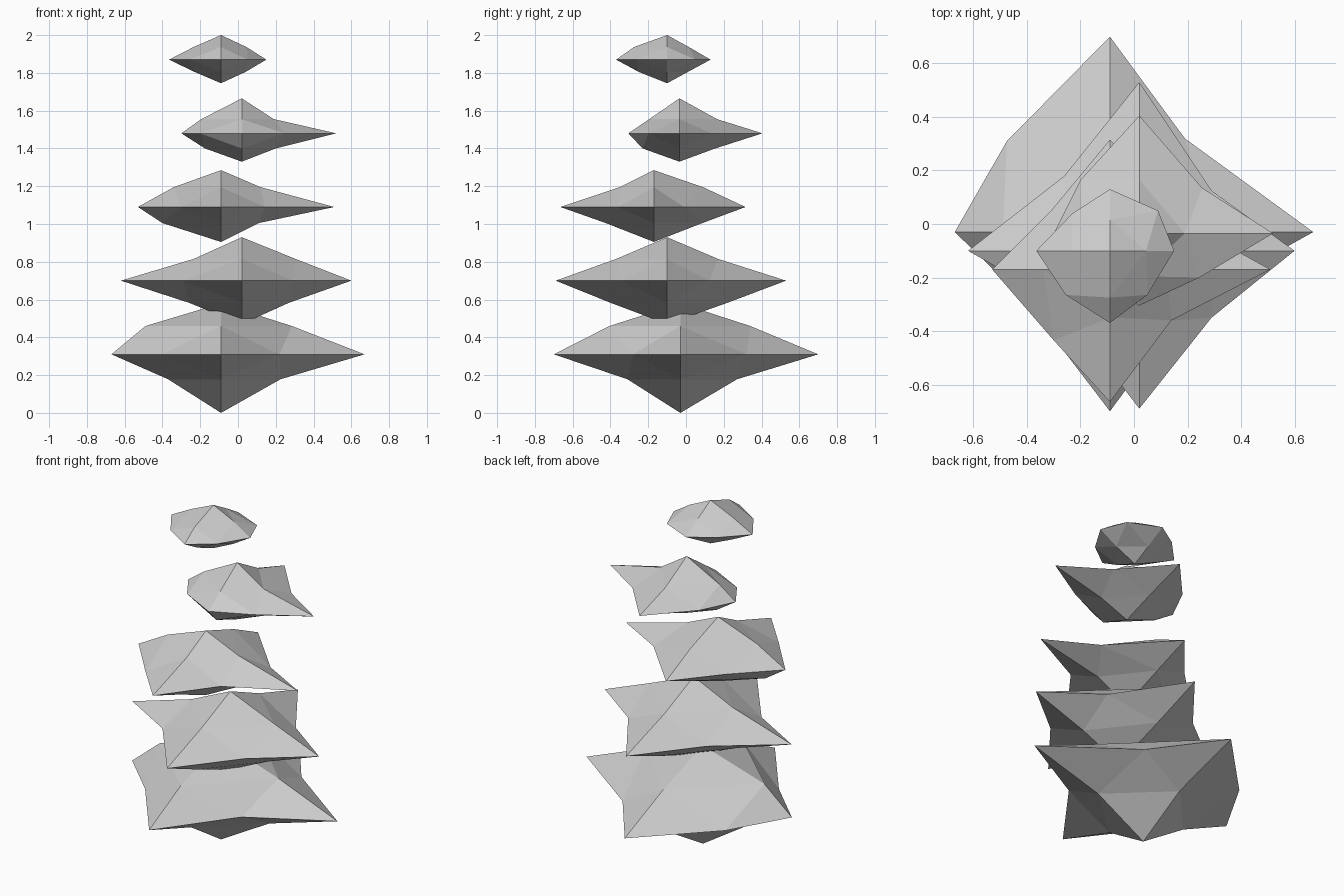
import bpy, bmesh

if "Cube" in bpy.data.objects:
    bpy.data.objects.remove(bpy.data.objects["Cube"])

DIRS = [(1, 0), (0, 1), (-1, 0), (0, -1)]   # +x, +y, -x, -y


def stone(name, centre, top, bottom, reach, diag, up, low):
    """Irregular once-split octahedron.
    reach: tip distances; diag: girdle midpoints between neighbouring tips;
    up / low: (height, distances) of the midpoints above / below the girdle."""
    bm = bmesh.new()
    cx, cy, cz = centre

    def v(x, y, z):
        return bm.verts.new((cx + x, cy + y, cz + z))

    def ring(dists, z):
        return [v(dx * d, dy * d, z) for (dx, dy), d in zip(DIRS, dists)]

    tips = ring(reach, 0)
    mids = [v(x, y, 0) for x, y in diag]
    for apex_z, (h, dists) in ((top, up), (-bottom, low)):
        apex, edge = v(0, 0, apex_z), ring(dists, h)
        for i in range(4):
            j = (i + 1) % 4
            for tri in ((tips[i], mids[i], edge[i]), (mids[i], tips[j], edge[j]),
                        (edge[i], mids[i], edge[j]), (edge[i], edge[j], apex)):
                bm.faces.new(tri)
    bmesh.ops.recalc_face_normals(bm, faces=bm.faces)
    mesh = bpy.data.meshes.new(name)
    bm.to_mesh(mesh)
    bm.free()
    bpy.context.collection.objects.link(bpy.data.objects.new(name, mesh))


# Stack of stones, from the ground up
stone("base_stone", (-.09, -.03, .31), .27, .31, (.76, .73, .58, .67),
      ((.28, .35), (-.385, .34), (-.317, -.255), (.31, -.25)),
      (.15, (.375, .37, .40, .375)), (-.132, (.315, .30, .28, .28)))
stone("second_stone", (.02, -.10, .70), .23, .23, (.58, .63, .64, .59),
      ((.27, .225), (-.28, .28), (-.31, -.19), (.27, -.25)),
      (.115, (.285, .27, .255, .27)), (-.117, (.25, .32, .28, .30)))
stone("middle_stone", (-.09, -.17, 1.09), .195, .185, (.60, .485, .44, .495),
      ((.31, .16), (-.22, .22), (-.21, -.265), (.23, -.19)),
      (.105, (.21, .26, .25, .18)), (-.085, (.20, .257, .31, .255)))
stone("fourth_stone", (.02, -.035, 1.48), .185, .15, (.50, .44, .32, .27),
      ((.235, .17), (-.22, .20), (-.22, -.155), (.225, -.165)),
      (.075, (.17, .20, .215, .16)), (-.08, (.18, .19, .195, .195)))
stone("top_stone", (-.09, -.10, 1.87), .13, .125, (.24, .23, .275, .27),
      ((.18, .15), (-.14, .14), (-.165, -.165), (.14, -.165)),
      (.067, (.135, .115, .145, .175)), (-.065, (.13, .11, .14, .15)))
